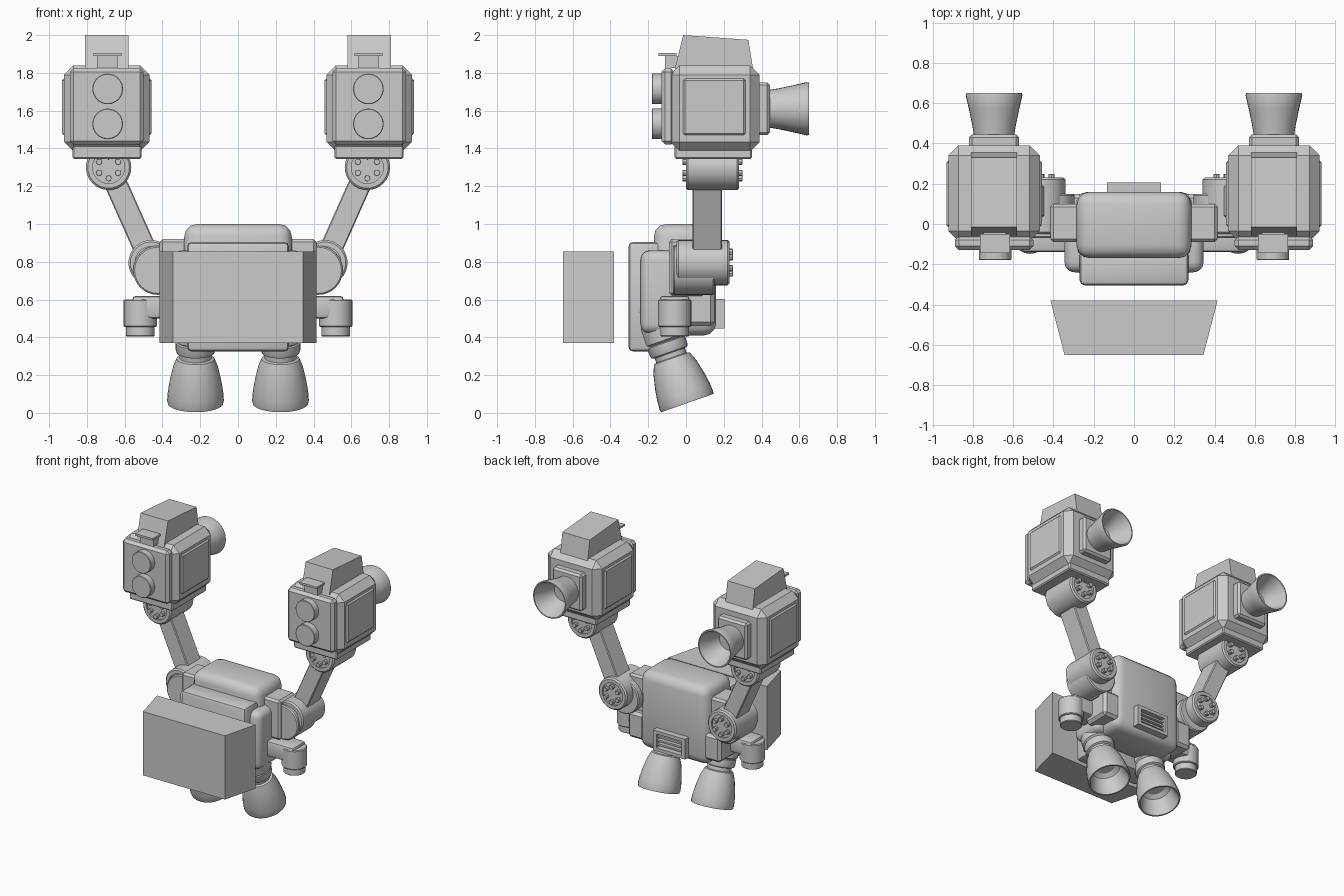
import bpy, bmesh, math
from mathutils import Vector, Matrix

if "Cube" in bpy.data.objects:
    bpy.data.objects.remove(bpy.data.objects["Cube"])

metal = bpy.data.materials.new("light_grey")
metal.use_nodes = True
GREY = (0.6, 0.6, 0.6, 1)
metal.diffuse_color = GREY
metal.node_tree.nodes["Principled BSDF"].inputs["Base Color"].default_value = GREY


def finish(name, bm, smooth=True):
    bmesh.ops.recalc_face_normals(bm, faces=bm.faces[:])
    mesh = bpy.data.meshes.new(name)
    bm.to_mesh(mesh)
    bm.free()
    mesh.materials.append(metal)
    ob = bpy.data.objects.new(name, mesh)
    bpy.context.collection.objects.link(ob)
    if smooth:
        bpy.ops.object.select_all(action="DESELECT")
        ob.select_set(True)
        bpy.context.view_layer.objects.active = ob
        bpy.ops.object.shade_smooth_by_angle(angle=math.radians(30))
    return ob


def box(name, x, y, z, bevel=0.0, segments=1, shape=None):
    """Box from three ranges; shape moves each corner before bevelling."""
    bm = bmesh.new()
    bmesh.ops.create_cube(bm, size=1)
    for v in bm.verts:
        v.co = Vector([(r[0] + r[1]) / 2 + c * (r[1] - r[0]) for r, c in zip((x, y, z), v.co)])
        if shape:
            shape(v.co)
    if bevel:
        bmesh.ops.bevel(bm, geom=bm.edges[:], offset=bevel, segments=segments,
                        profile=0.5, affect="EDGES")
    return finish(name, bm, segments > 1)


def lathe(name, profile, base, axis, sides=32):
    """Spin (radius, height) points round an axis starting at base."""
    bm = bmesh.new()
    turn = Vector((0, 0, 1)).rotation_difference(Vector(axis)).to_matrix().to_4x4()
    place = Matrix.Translation(base) @ turn
    rings = []
    for r, h in profile:
        if r == 0:
            rings.append([bm.verts.new(place @ Vector((0, 0, h)))] * sides)
        else:
            rings.append([bm.verts.new(place @ Vector((r * math.cos(a), r * math.sin(a), h)))
                          for a in (math.tau * i / sides for i in range(sides))])
    for lower, upper in zip(rings, rings[1:]):
        for i in range(sides):
            j = (i + 1) % sides
            bm.faces.new(list(dict.fromkeys((lower[i], lower[j], upper[j], upper[i]))))
    return finish(name, bm)


def cylinder(name, r, length, base, axis, sides=32):
    e = min(r, length) * 0.06
    return lathe(name, [(0, 0), (r - e, 0), (r, e), (r, length - e), (r - e, length), (0, length)],
                 base, axis, sides)


def joint(name, x, y0, y1, z):
    """Round joint with a recessed cap and a bolt circle on both ends."""
    rim, cap, sink = 0.12, 0.085, 0.012
    n = y1 - y0
    lathe(name, [(0, sink), (cap, sink), (cap, 0), (rim - 0.01, 0), (rim, 0.01), (rim, n - 0.01),
                 (rim - 0.01, n), (cap, n), (cap, n - sink), (0, n - sink)], (x, y0, z), (0, 1, 0))
    for end, y, d in (("front", y0 + sink, -1), ("back", y1 - sink, 1)):
        for k in range(6):
            a = math.tau * (k + 0.5) / 6
            cylinder(f"{name}_{end}_bolt_{k}", 0.016, 0.03,
                     (x + 0.058 * math.cos(a), y, z + 0.058 * math.sin(a)), (0, d, 0), 8)


# Torso
def narrow_top(co):
    if co.z > 0.9:
        co.x *= 0.96


box("torso", (-0.295, 0.295), (-0.17, 0.16), (0.41, 1.0), 0.065, 3, narrow_top)
box("chest", (-0.27, 0.27), (-0.305, -0.13), (0.325, 0.905), 0.025, 2)
box("chest_sides", (-0.345, 0.345), (-0.24, 0.02), (0.42, 0.86), 0.05, 4)


# Floating front panel, tapering forwards
def taper_panel(co):
    if co.y < -0.5:
        co.x *= 0.345 / 0.415


box("front_panel", (-0.415, 0.415), (-0.65, -0.38), (0.37, 0.855), shape=taper_panel)

# Back vent: frame and slats
for z in (0.46, 0.59):
    box("vent_rail", (-0.135, 0.135), (0.14, 0.205), (z - 0.012, z + 0.012))
for s in (-1, 1):
    box("vent_post", (s * 0.12 - 0.015, s * 0.12 + 0.015), (0.14, 0.205), (0.45, 0.6))
for k in range(3):
    z = 0.495 + 0.03 * k
    box("vent_slat", (-0.11, 0.11), (0.14, 0.193), (z - 0.007, z + 0.007))

# Profiles of the leg nozzle and the pod nozzle, both hollow
LEG = [(0, 0.14), (0.07, 0.14), (0.1, 0.12), (0.137, 0), (0.147, 0), (0.15, 0.015), (0.147, 0.06),
       (0.138, 0.12), (0.12, 0.2), (0.1, 0.25), (0.085, 0.255), (0.085, 0.28), (0.1, 0.285),
       (0.105, 0.3), (0.105, 0.34), (0.095, 0.345), (0.112, 0.355), (0.112, 0.45), (0.09, 0.47), (0, 0.47)]
POD = [(0, 0.05), (0.07, 0.05), (0.13, 0.21), (0.138, 0.21), (0.141, 0.2), (0.125, 0.13),
       (0.108, 0.05), (0.1, 0), (0, 0)]


def pod_roof(co):
    if co.z > 1.9:
        co.y = -0.015 if co.y < 0 else 0.33
        if co.y > 0:
            co.z = 1.975


for side, s in (("left", 1), ("right", -1)):
    def sbox(name, x, *args, **kw):
        return box(f"{side}_{name}", sorted((s * x[0], s * x[1])), *args, **kw)

    # Shoulder
    sbox("shoulder_block", (0.25, 0.415), (-0.09, 0.1), (0.62, 0.92), 0.015)
    sbox("hip_block", (0.25, 0.39), (-0.06, 0.15), (0.46, 0.66), 0.02)
    cylinder(f"{side}_shoulder_drum", 0.13, 0.22, (s * 0.425, -0.07, 0.755), (0, 1, 0))
    joint(f"{side}_shoulder_joint", s * 0.46, -0.05, 0.23, 0.795)

    # Arm
    low, high = Vector((s * 0.46, 0.113, 0.795)), Vector((s * 0.685, 0.113, 1.3))
    arm = box(f"{side}_arm", (-0.06, 0.06), (-0.078, 0.078), (0, (high - low).length), 0.006)
    arm.matrix_world = Matrix.Translation(low) @ Matrix.Rotation(
        math.atan2(high.x - low.x, high.z - low.z), 4, "Y")
    joint(f"{side}_elbow_joint", s * 0.685, 0.0, 0.28, 1.3)

    # Pod
    sbox("pod", (0.468, 0.922), (-0.085, 0.39), (1.385, 1.84), 0.05)
    sbox("pod_base", (0.51, 0.875), (-0.06, 0.35), (1.345, 1.42), 0.008)
    sbox("pod_front", (0.5, 0.89), (-0.13, -0.06), (1.42, 1.825), 0.02)
    sbox("pod_side_panels", (0.458, 0.932), (-0.035, 0.335), (1.45, 1.79), 0.03)
    sbox("pod_roof", (0.58, 0.81), (-0.06, 0.355), (1.82, 2.0), shape=pod_roof)
    sbox("pod_back_flange", (0.57, 0.82), (0.37, 0.445), (1.47, 1.75), 0.015)
    lathe(f"{side}_pod_nozzle", POD, (s * 0.695, 0.44, 1.61), (0, 1, 0))
    for z in (1.53, 1.715):
        cylinder(f"{side}_pod_lens", 0.081, 0.06, (s * 0.69, -0.12, z), (0, -1, 0))

    # Sight bracket on the pod
    sbox("sight_top", (0.617, 0.765), (-0.145, -0.05), (1.89, 1.905))
    sbox("sight_body", (0.635, 0.747), (-0.11, -0.03), (1.825, 1.89))

    # Side thruster
    sbox("thruster_bracket", (0.3, 0.56), (-0.14, 0.02), (0.5, 0.62), 0.02, 2)
    cylinder(f"{side}_thruster", 0.088, 0.145, (s * 0.517, -0.06, 0.455), (0, 0, 1))
    cylinder(f"{side}_thruster_tip", 0.076, 0.07, (s * 0.517, -0.06, 0.405), (0, 0, 1))

    # Leg nozzle, tilted forwards at the top
    lathe(f"{side}_leg_nozzle", LEG, (s * 0.225, 0.007, 0.052), (0, -0.33, 0.944))
    cylinder(f"{side}_leg_socket", 0.1, 0.14, (s * 0.225, -0.13, 0.42), (0, -0.2, 1))
